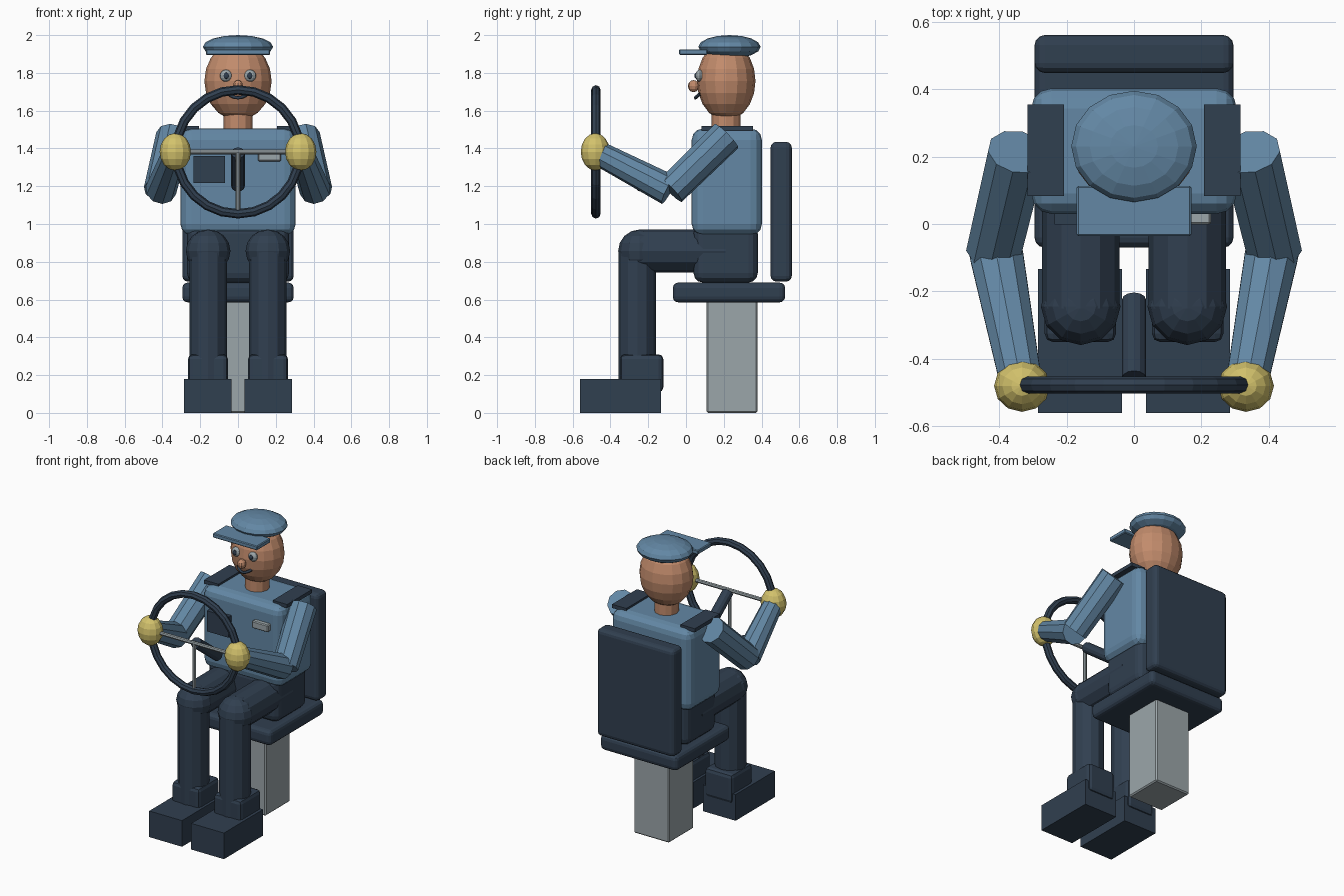
import bpy, bmesh, math
from mathutils import Vector, Matrix

cube = bpy.data.objects.get("Cube")
if cube:
    bpy.data.objects.remove(cube, do_unlink=True)


def material(name, r, g, b):
    m = bpy.data.materials.new(name)
    m.use_nodes = True
    m.diffuse_color = (r, g, b, 1)
    m.node_tree.nodes["Principled BSDF"].inputs["Base Color"].default_value = (r, g, b, 1)
    return m


NAVY = material("navy cloth", 0.03, 0.05, 0.08)
BLUE = material("blue shirt", 0.125, 0.245, 0.375)
SKIN = material("skin", 0.54, 0.26, 0.15)
YELLOW = material("yellow glove", 0.65, 0.54, 0.15)
GREY = material("grey metal", 0.33, 0.38, 0.40)


def finish(bm, name, mat):
    bmesh.ops.recalc_face_normals(bm, faces=bm.faces)
    mesh = bpy.data.meshes.new(name)
    bm.to_mesh(mesh)
    bm.free()
    mesh.materials.append(mat)
    ob = bpy.data.objects.new(name, mesh)
    bpy.context.collection.objects.link(ob)
    return ob


def box(name, mat, x, y, z, bevel=0, segments=3):
    """Box from (min, max) pairs, with an optional rounded edge."""
    bm = bmesh.new()
    bmesh.ops.create_cube(bm, size=1)
    for v in bm.verts:
        v.co = [(lo + hi) / 2 + c * (hi - lo) for c, (lo, hi) in zip(v.co, (x, y, z))]
    ob = finish(bm, name, mat)
    if bevel:
        mod = ob.modifiers.new("rounding", "BEVEL")
        mod.width, mod.segments = bevel, segments
    return ob


def ball(name, mat, centre, size, u=12, v=8):
    bm = bmesh.new()
    bmesh.ops.create_uvsphere(bm, u_segments=u, v_segments=v, radius=1)
    for vert in bm.verts:
        vert.co = Vector(centre) + vert.co * Vector(size)
    return finish(bm, name, mat)


def rod(name, mat, a, b, r1, r2=None, sides=12):
    """Cylinder or cone frustum between two points."""
    a, b = Vector(a), Vector(b)
    d = b - a
    bm = bmesh.new()
    turn = d.to_track_quat("Z", "Y").to_matrix().to_4x4()
    bmesh.ops.create_cone(bm, cap_ends=True, segments=sides, radius1=r1, radius2=r2 or r1,
                          depth=d.length, matrix=Matrix.Translation((a + b) / 2) @ turn)
    return finish(bm, name, mat)


# Seat
box("seat_post", GREY, (-0.135, 0.135), (0.108, 0.378), (0, 0.6), 0.008, 1)
box("seat_cushion", NAVY, (-0.295, 0.295), (-0.07, 0.525), (0.585, 0.69), 0.03)
box("seat_back", NAVY, (-0.295, 0.295), (0.448, 0.56), (0.695, 1.435), 0.03)

# Body
box("pelvis", NAVY, (-0.27, 0.27), (0.04, 0.38), (0.69, 1.0), 0.05)
box("torso", BLUE, (-0.305, 0.305), (0.03, 0.402), (0.94, 1.505), 0.06)
box("chest_pocket", NAVY, (-0.235, -0.07), (-0.002, 0.04), (1.218, 1.36))
box("chest_badge", GREY, (0.105, 0.228), (-0.002, 0.04), (1.332, 1.382), 0.006, 1)

# Head and cap
rod("neck", SKIN, (0, 0.212, 1.47), (0, 0.212, 1.62), 0.077)
ball("head", SKIN, (0, 0.213, 1.757), (0.178, 0.155, 0.208), 16, 10)
ball("nose", SKIN, (0, 0.04, 1.73), (0.028, 0.03, 0.032), 10, 6)
ball("cap_crown", BLUE, (0, 0.23, 1.938), (0.186, 0.165, 0.062), 16, 8)
box("cap_visor", BLUE, (-0.17, 0.17), (-0.036, 0.113), (1.895, 1.925), 0.005, 1)

# Mouth
smile = bpy.data.curves.new("mouth", "CURVE")
smile.dimensions = "3D"
smile.bevel_depth, smile.bevel_resolution = 0.009, 1
line = smile.splines.new("POLY")
line.points.add(6)
for i, p in enumerate(line.points):
    t = i / 3 - 1
    p.co = (0.052 * t, 0.05 + 0.025 * t * t, 1.668 + 0.022 * t * t, 1)
smile.materials.append(NAVY)
bpy.context.collection.objects.link(bpy.data.objects.new("mouth", smile))

# Paired parts
for side, s in (("left", 1), ("right", -1)):
    def span(lo, hi):
        return sorted((s * lo, s * hi))

    ball(side + "_eye", GREY, (s * 0.064, 0.073, 1.785), (0.032, 0.022, 0.032), 12, 8)
    ball(side + "_pupil", NAVY, (s * 0.062, 0.055, 1.785), (0.015, 0.01, 0.017), 10, 6)
    box(side + "_shoulder_strap", NAVY, span(0.207, 0.316), (0.083, 0.355), (1.493, 1.518))

    # Arm
    shoulder, elbow = (s * 0.345, 0.214, 1.465), (s * 0.415, -0.08, 1.178)
    rod(side + "_upper_arm", BLUE, shoulder, elbow, 0.09, 0.085, 10)
    rod(side + "_forearm", BLUE, (s * 0.408, -0.09, 1.18), (s * 0.34, -0.445, 1.365),
        0.083, 0.066, 10)
    ball(side + "_glove", YELLOW, (s * 0.332, -0.48, 1.382), (0.083, 0.077, 0.099))

    # Leg
    x = s * 0.158
    rod(side + "_thigh", NAVY, (x, 0.21, 0.857), (x, -0.25, 0.857), 0.115)
    ball(side + "_knee", NAVY, (x, -0.245, 0.857), (0.118, 0.114, 0.114))
    rod(side + "_shin", NAVY, (x, -0.258, 0.12), (x, -0.258, 0.86), 0.1)
    box(side + "_boot_cuff", NAVY, span(0.053, 0.265), (-0.35, -0.12), (0.11, 0.31), 0.025, 2)
    box(side + "_boot", NAVY, span(0.035, 0.285), (-0.56, -0.133), (0, 0.18))

# Steering wheel
hub = Vector((0, -0.477, 1.382))
RING, TUBE, STEPS, SIDES = 0.328, 0.025, 24, 8
bm = bmesh.new()
rings = []
for i in range(STEPS):
    a = math.tau * i / STEPS
    out = Vector((math.cos(a), 0, math.sin(a)))
    rings.append([])
    for j in range(SIDES):
        b = math.tau * j / SIDES
        offset = out * (RING + TUBE * math.cos(b)) + Vector((0, TUBE * math.sin(b), 0))
        rings[-1].append(bm.verts.new(hub + offset))
for i in range(STEPS):
    p, q = rings[i - 1], rings[i]
    for j in range(SIDES):
        bm.faces.new((p[j - 1], p[j], q[j], q[j - 1]))
finish(bm, "steering_wheel_rim", NAVY)

across, down = Vector((RING, 0, 0)), Vector((0, 0, -RING))
rod("wheel_cross_spoke", GREY, hub - across, hub + across, 0.013, sides=8)
rod("wheel_lower_spoke", GREY, hub, hub + down, 0.012, sides=8)
rod("steering_column", NAVY, hub + Vector((0, 0.02, -0.005)), (0, -0.225, 1.2), 0.036)
